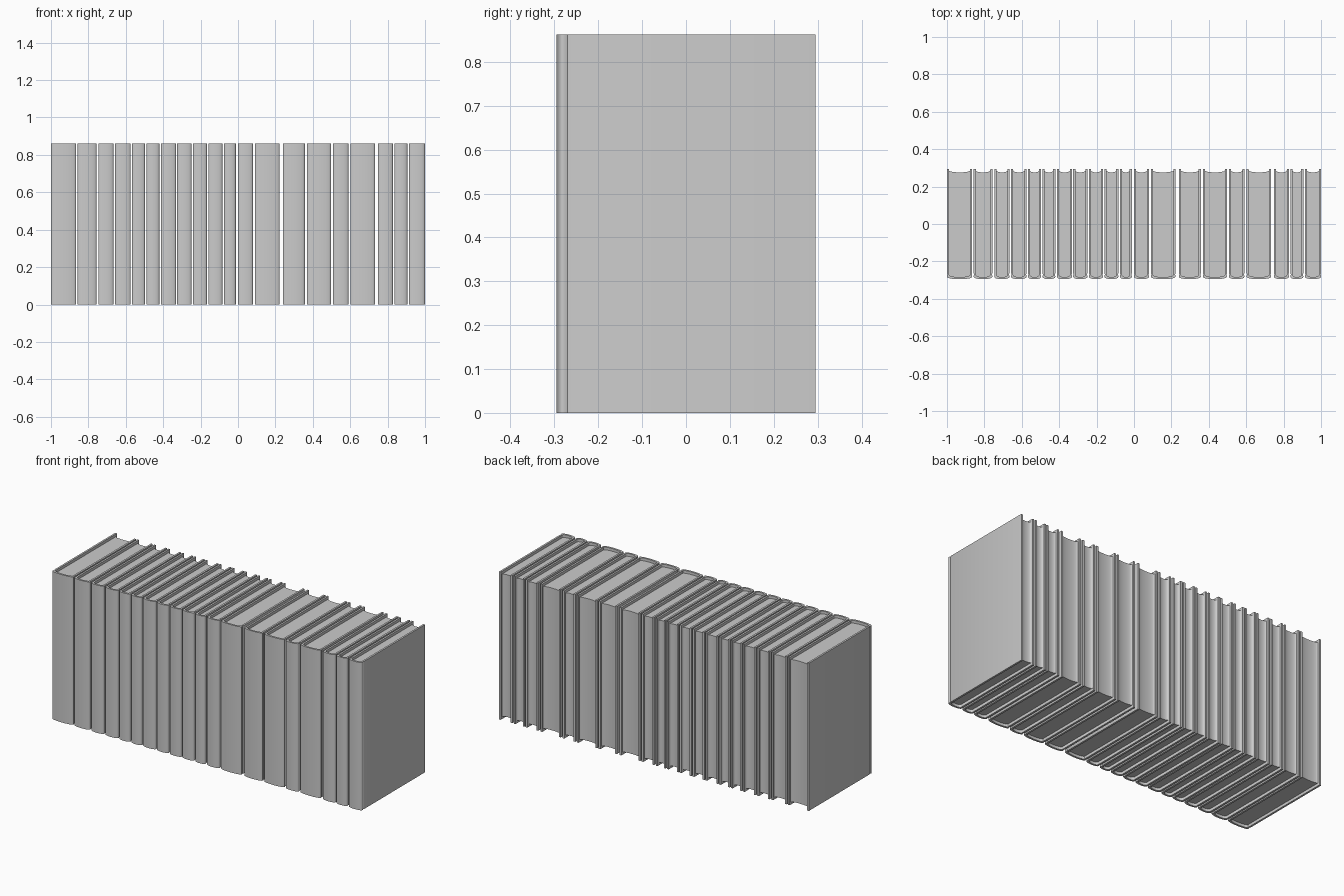
import bpy, bmesh, math

cube = bpy.data.objects.get("Cube")
if cube:
    bpy.data.objects.remove(cube, do_unlink=True)

HEIGHT, FRONT, BACK = 0.862, -0.295, 0.295
BOARD = 0.011      # cover thickness
RECESS = 0.016     # pages set in from the cover edges
SHOULDER = -0.283  # where the rounded spine begins

gray = bpy.data.materials.new("light gray")
gray.use_nodes = True
gray.diffuse_color = (0.6, 0.6, 0.6, 1)
gray.node_tree.nodes["Principled BSDF"].inputs["Base Color"].default_value = gray.diffuse_color


def prism(name, outline, z0, z1):
    """Extrude a closed plan outline from z0 to z1."""
    bm = bmesh.new()
    face = bm.faces.new([bm.verts.new((x, y, z0)) for x, y in outline])
    top = bmesh.ops.extrude_face_region(bm, geom=[face])["geom"]
    bmesh.ops.translate(bm, vec=(0, 0, z1 - z0),
                        verts=[v for v in top if isinstance(v, bmesh.types.BMVert)])
    bmesh.ops.recalc_face_normals(bm, faces=bm.faces)
    mesh = bpy.data.meshes.new(name)
    bm.to_mesh(mesh)
    bm.free()
    mesh.materials.append(gray)
    obj = bpy.data.objects.new(name, mesh)
    bpy.context.collection.objects.link(obj)
    bpy.ops.object.select_all(action="DESELECT")
    obj.select_set(True)
    bpy.context.view_layer.objects.active = obj
    bpy.ops.object.shade_smooth_by_angle(angle=math.radians(35))
    return obj


def arc(centre, half, y_edge, y_mid, steps=10):
    """Shallow curve across a book, from its left side to its right side."""
    pts = []
    for i in range(steps + 1):
        a = math.pi * i / steps
        pts.append((centre - half * math.cos(a), y_edge + (y_mid - y_edge) * math.sin(a)))
    return pts


def book(number, x0, x1):
    c, h = (x0 + x1) / 2, (x1 - x0) / 2
    inner = h - BOARD
    # Outer side of a board: fore edge, hinge groove, shoulder
    side = [(h, BACK), (h, -0.264), (h - 0.003, -0.270), (h, -0.277)]
    outer = [(c - x, y) for x, y in side] + arc(c, h, SHOULDER, FRONT)
    outer += [(c + x, y) for x, y in reversed(side)]
    inside = [(c + inner, BACK)]
    inside += reversed(arc(c, inner, SHOULDER + BOARD, FRONT + BOARD))
    inside += [(c - inner, BACK)]
    prism(f"book_cover_{number}", outer + inside, 0, HEIGHT)

    # Page block with a rounded back and a hollow fore edge
    pages = arc(c, inner, SHOULDER + BOARD, FRONT + BOARD)
    pages += reversed(arc(c, inner, 0.286, 0.276))
    prism(f"book_pages_{number}", pages, RECESS, HEIGHT - RECESS)


# Left and right sides of each book along the row
spans = [(-1, -.865), (-.857, -.757), (-.747, -.666), (-.657, -.574), (-.567, -.497),
         (-.489, -.421), (-.413, -.331), (-.325, -.249), (-.241, -.166), (-.158, -.084),
         (-.075, -.012), (0, .08), (.09, .222), (.24, .357), (.368, .497),
         (.507, .59), (.602, .733), (.748, .828), (.836, .905), (.914, 1)]
for n, (left, right) in enumerate(spans, 1):
    book(n, left, right)
